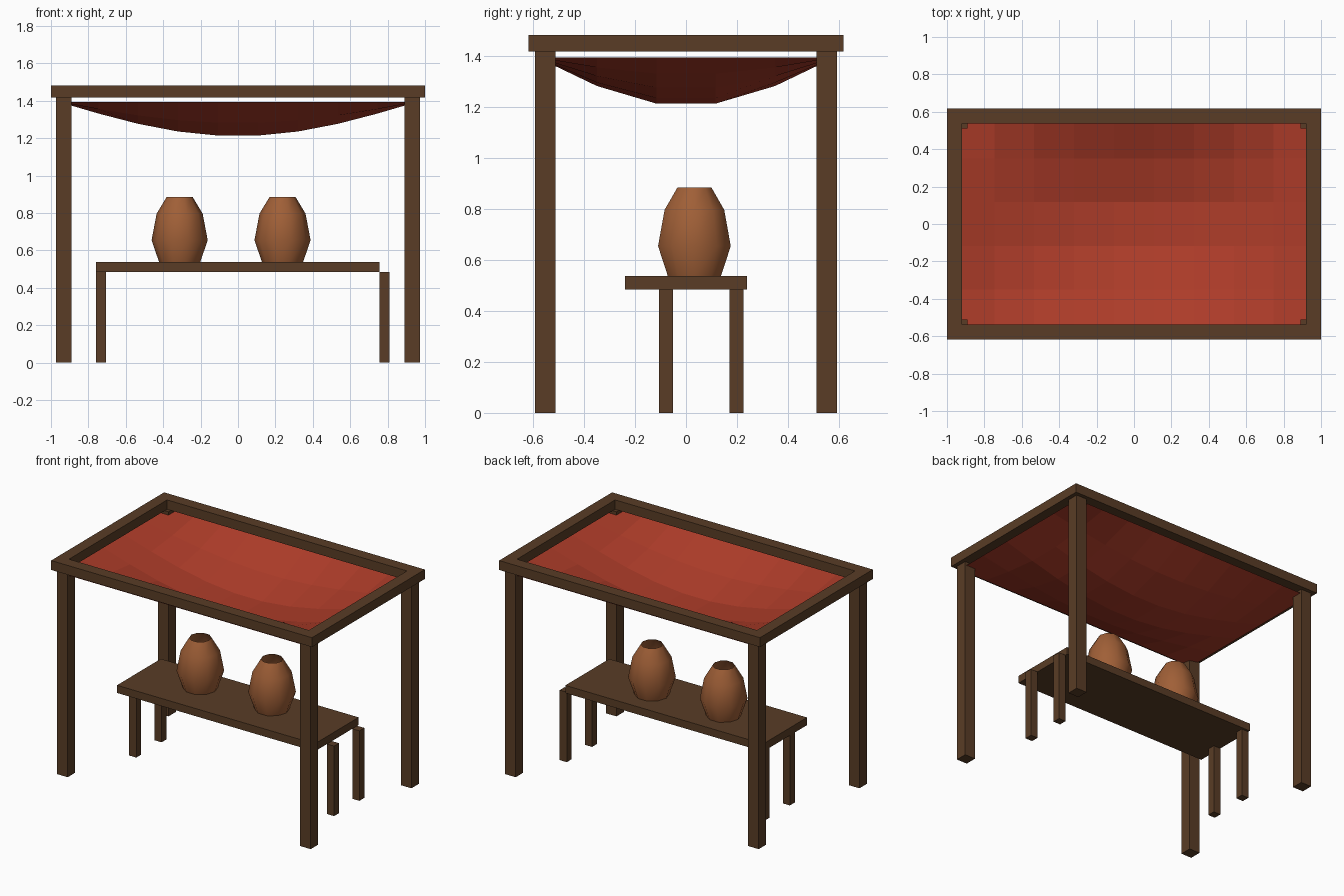
import bpy, bmesh, math

if "Cube" in bpy.data.objects:
    bpy.data.objects.remove(bpy.data.objects["Cube"])


def material(name, rgb):
    m = bpy.data.materials.new(name)
    m.diffuse_color = (*rgb, 1.0)
    m.use_nodes = True
    m.node_tree.nodes["Principled BSDF"].inputs["Base Color"].default_value = m.diffuse_color
    return m


WOOD = material("dark wood", (0.10, 0.046, 0.019))
CLOTH = material("red cloth", (0.42, 0.045, 0.022))
CLAY = material("clay", (0.35, 0.115, 0.038))


def add_object(name, bm, mat):
    mesh = bpy.data.meshes.new(name)
    bm.to_mesh(mesh)
    bm.free()
    mesh.materials.append(mat)
    obj = bpy.data.objects.new(name, mesh)
    bpy.context.collection.objects.link(obj)
    return obj


def box(name, x, y, z, mat=WOOD):
    """Box from (min, max) pairs on each axis."""
    bm = bmesh.new()
    bmesh.ops.create_cube(bm, size=1.0)
    for v in bm.verts:
        for i, (lo, hi) in enumerate((x, y, z)):
            v.co[i] = (lo + hi) / 2 + v.co[i] * (hi - lo)
    return add_object(name, bm, mat)


def span(centre, width):
    return (centre - width / 2, centre + width / 2)


# Corner posts
for sx in (-1, 1):
    for sy in (-1, 1):
        box("corner_post", span(sx * 0.932, 0.081), span(sy * 0.552, 0.081), (0, 1.418))

# Top frame: two long beams with the short ones fitted between
FRAME_Z = (1.418, 1.483)
for s in (-1, 1):
    box("long_beam", (-1, 1), span(s * 0.578, 0.081), FRAME_Z)
    box("short_beam", span(s * 0.96, 0.08), (-0.5375, 0.5375), FRAME_Z)

# Sagging canopy, 9 x 5 cells, hung from the frame
bm = bmesh.new()
bmesh.ops.create_grid(bm, x_segments=9, y_segments=5, size=1.0)
for v in bm.verts:
    u, w = v.co.x, v.co.y
    sag = 0.193 * math.cos(u * math.pi / 2) * math.cos(w * math.pi / 2)
    v.co = (u * 0.96, w * 0.583, 1.395 - sag)
add_object("canopy", bm, CLOTH)

# Table top, with legs set slightly off to the right and back
box("table_top", (-0.76, 0.757), (-0.24, 0.24), (0.485, 0.538))
for x in (-0.733, 0.784):
    for y in (-0.079, 0.198):
        box("table_leg", span(x, 0.054), span(y, 0.054), (0, 0.485))

# Open ten-sided clay jars
PROFILE = [(0.110, 0.538), (0.150, 0.655), (0.123, 0.797), (0.070, 0.885)]
SIDES = 10


def jar(cx, cy):
    bm = bmesh.new()
    rings = [[bm.verts.new((cx + r * math.cos(2 * math.pi * i / SIDES),
                            cy + r * math.sin(2 * math.pi * i / SIDES), z))
              for i in range(SIDES)] for r, z in PROFILE]
    for a, b in zip(rings, rings[1:]):
        for i in range(SIDES):
            j = (i + 1) % SIDES
            bm.faces.new((a[i], a[j], b[j], b[i])).smooth = True
    # separate base so the wall shading stays smooth
    bm.faces.new([bm.verts.new(v.co) for v in reversed(rings[0])])
    add_object("clay_jar", bm, CLAY)


for x in (-0.312, 0.238):
    jar(x, 0.033)
